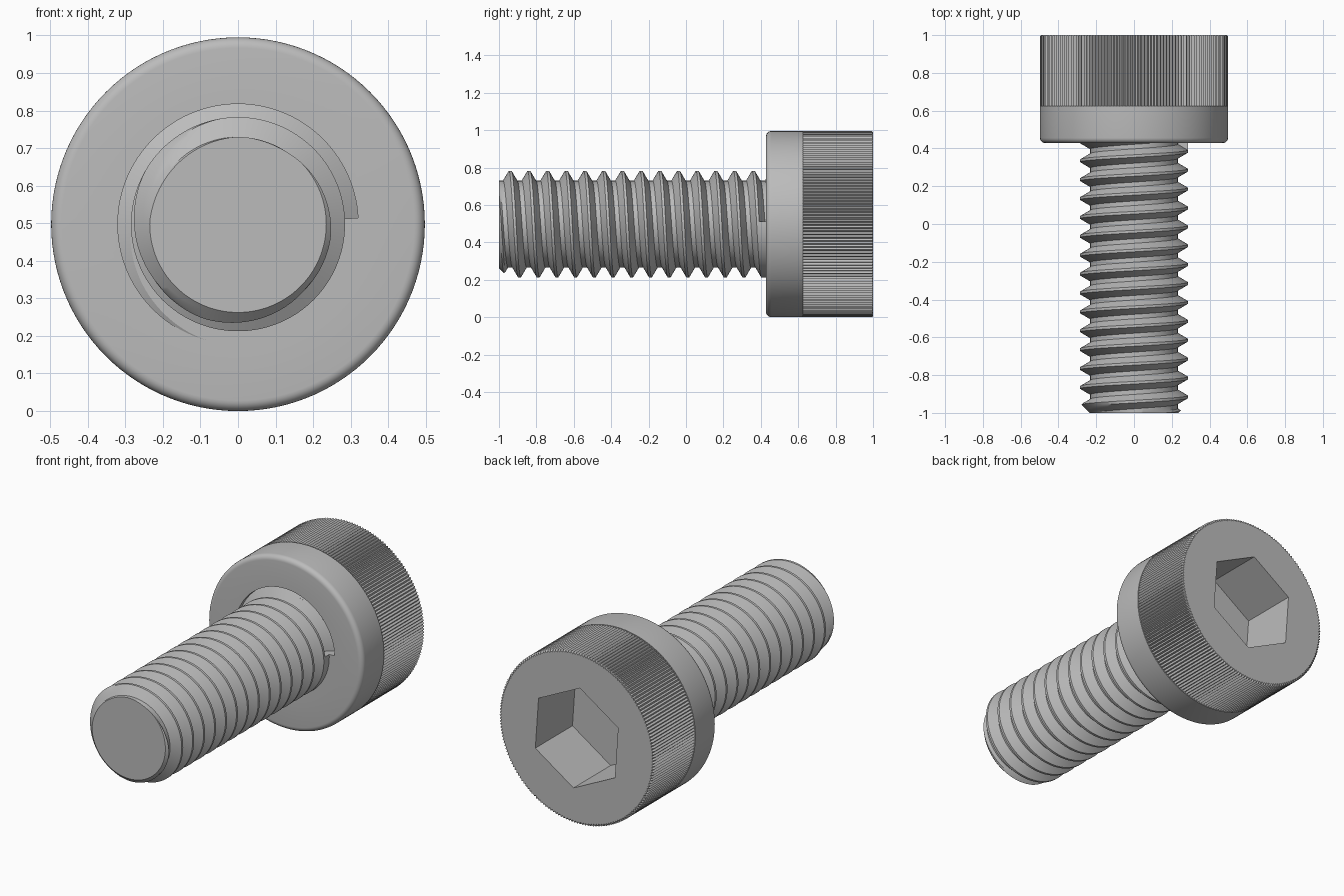
import bpy, bmesh
from math import sin, cos, pi, radians

cube = bpy.data.objects.get("Cube")
if cube:
    bpy.data.objects.remove(cube)

# Main dimensions (axis runs along y)
AXIS_Z = 0.4975
HEAD_R = 0.4975
FRONT, KNURL, BACK, TIP = 0.428, 0.625, 1.0, -1.0
CREST, ROOT, PITCH = 0.285, 0.232, 0.1
ROOT_HALF, SLOPE = 0.012, 0.585
GROOVE_START, START_ANGLE = 0.434, radians(3)
STEPS = 120

steel = bpy.data.materials.new("grey steel")
steel.use_nodes = True
grey = (0.5, 0.5, 0.5, 1)
steel.diffuse_color = grey
steel.node_tree.nodes["Principled BSDF"].inputs["Base Color"].default_value = grey


def polar(r, a, y):
    return (r * cos(a), y, AXIS_Z + r * sin(a))


def skin(bm, columns, shift=0):
    """Join neighbouring columns; the last meets the first, moved by shift."""
    cols = [[bm.verts.new(p) for p in c] for c in columns]
    for i, col in enumerate(cols):
        last = i == len(cols) - 1
        nxt, s = (cols[0], shift) if last else (cols[i + 1], 0)
        for j in range(len(col) - 1 - s):
            bm.faces.new((col[j], col[j + 1], nxt[j + 1 + s], nxt[j + s]))
    bmesh.ops.remove_doubles(bm, verts=bm.verts, dist=1e-5)


def finish(bm, name):
    bmesh.ops.recalc_face_normals(bm, faces=bm.faces)
    mesh = bpy.data.meshes.new(name)
    bm.to_mesh(mesh)
    bm.free()
    mesh.materials.append(steel)
    obj = bpy.data.objects.new(name, mesh)
    bpy.context.collection.objects.link(obj)
    bpy.ops.object.select_all(action='DESELECT')
    obj.select_set(True)
    bpy.context.view_layer.objects.active = obj
    bpy.ops.object.shade_smooth_by_angle(angle=radians(30))
    return obj


def groove_centre(i):
    return GROOVE_START - PITCH * i / STEPS


# Threaded shank: one helical groove, chamfered at the tip
flank = (CREST - ROOT) * SLOPE
half = [(ROOT_HALF + flank * t, ROOT + (CREST - ROOT) * t) for t in (1, 0.67, 0.33, 0)]
groove = half + [(-d, r) for d, r in reversed(half)]
columns = []
for i in range(STEPS + 1):
    a = START_ANGLE + 2 * pi * i / STEPS
    col = []
    for k in range(-1, 16):
        for d, r in groove:
            y = groove_centre(i) - PITCH * k + d
            r = CREST if k < 0 else r
            col.append(polar(min(r, max(0.1, 0.235 + y - TIP)), a, y))
    columns.append(col)
bm = bmesh.new()
skin(bm, columns, len(groove))
cut = bmesh.ops.bisect_plane(bm, geom=bm.verts[:] + bm.edges[:] + bm.faces[:],
                             plane_co=(0, TIP, 0), plane_no=(0, 1, 0), clear_inner=True)
rim = [e for e in cut["geom_cut"] if isinstance(e, bmesh.types.BMEdge)]
bmesh.ops.holes_fill(bm, edges=rim, sides=0)
finish(bm, "threaded_shank")

# Head collar: rounded front edge, and the groove's run-out cut into its face
RUNOUT, ROUND = 0.32, 0.028
columns = []
for i in range(STEPS + 1):
    a = START_ANGLE + 2 * pi * i / STEPS
    base = groove_centre(i) + ROOT_HALF

    def recess(r):
        return max(FRONT, base + (r - ROOT) * SLOPE)

    meet = min(RUNOUT, max(0.2, ROOT + (FRONT - base) / SLOPE))
    profile = [(0.19, recess(0.19)), (meet, recess(meet)),
               (RUNOUT, recess(RUNOUT)), (RUNOUT, FRONT)]
    for s in range(7):
        t = s / 6 * pi / 2
        profile.append((HEAD_R - ROUND + ROUND * sin(t), FRONT + ROUND - ROUND * cos(t)))
    profile += [(HEAD_R, KNURL), (0.4, KNURL)]
    columns.append([polar(r, a, y) for r, y in profile])
bm = bmesh.new()
skin(bm, columns)
finish(bm, "head_collar")

# Knurled band with the back face and hexagonal socket
TEETH, TOOTH, HEX_R, HEX_TURN, FLOOR = 180, 0.01, 0.295, 34, 0.66
columns = []
for i in range(2 * TEETH):
    deg = i * 180 / TEETH
    a = radians(deg)
    r = HEAD_R - TOOTH * (i % 2)
    hexagon = HEX_R * cos(pi / 6) / cos(radians((deg - HEX_TURN) % 60 - 30))
    profile = [(0.4, KNURL), (r, KNURL), (r, BACK - 0.006), (r - 0.006, BACK),
               (hexagon, BACK), (hexagon, FLOOR), (0, FLOOR)]
    columns.append([polar(rad, a, y) for rad, y in profile])
bm = bmesh.new()
skin(bm, columns)
finish(bm, "knurled_head")
